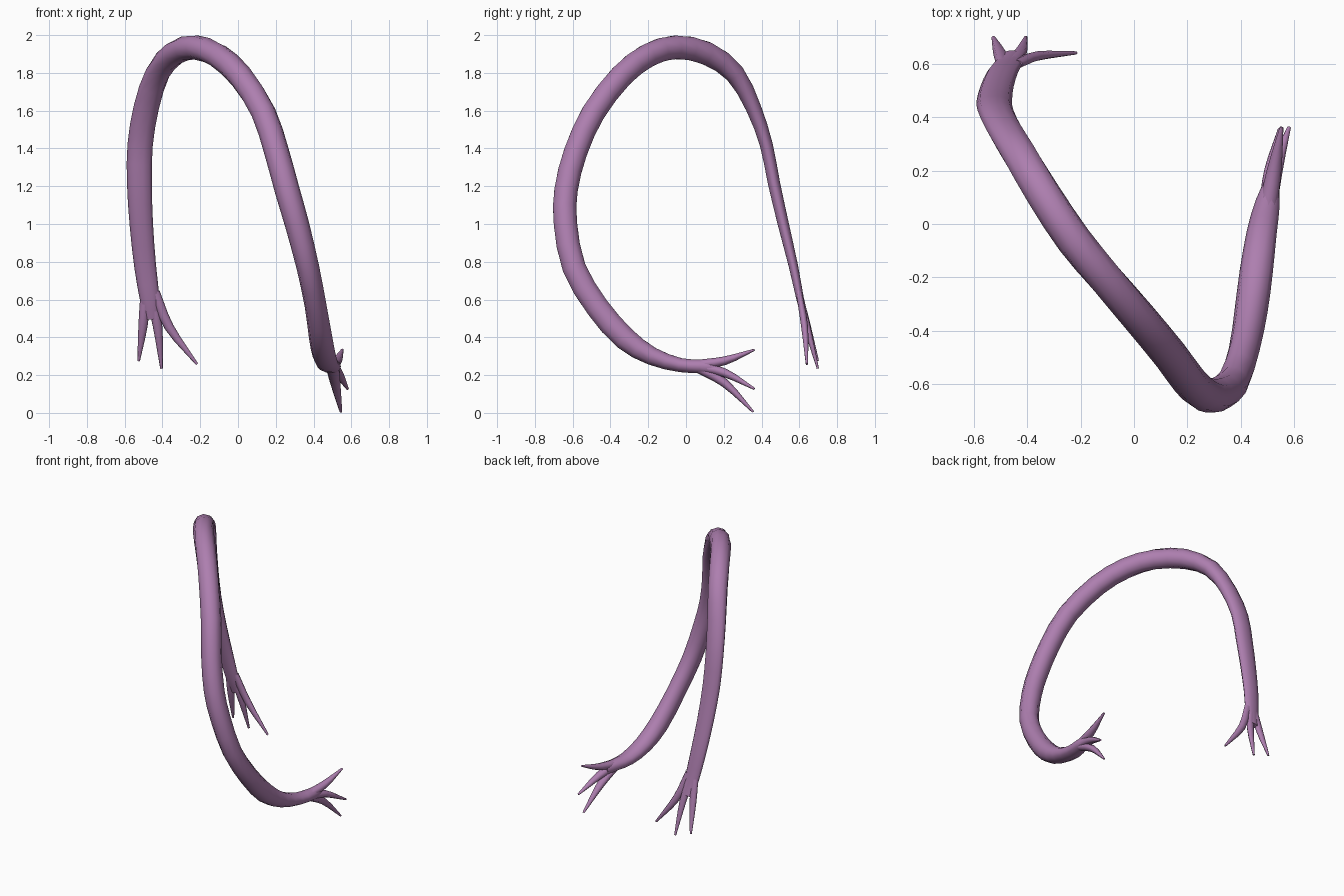
import bpy, bmesh, math
from mathutils import Vector

purple = bpy.data.materials.new("soft purple")
purple.diffuse_color = (0.42, 0.21, 0.43, 1)
X = Vector((1, 0, 0))


def smooth_path(pts, steps):
    """Catmull-Rom samples of any-length tuples (position + radii)."""
    p = [Vector(q) for q in pts]
    p = [p[0] * 2 - p[1]] + p + [p[-1] * 2 - p[-2]]
    out = []
    for a, b, c, d in zip(p, p[1:], p[2:], p[3:]):
        for i in range(steps):
            t = i / steps
            out.append(0.5 * (b * 2 + (c - a) * t + (a * 2 - b * 5 + c * 4 - d) * t * t
                              + (b * 3 - a - c * 3 + d) * t ** 3))
    return out + [p[-2]]


def tube(name, pts, sides=10, steps=2):
    """Elliptical tube; each point is x, y, z, radius along x, other radius."""
    rows = smooth_path(pts, steps)
    pos = [Vector(r[:3]) for r in rows]
    bm = bmesh.new()
    rings = []
    for i, r in enumerate(rows):
        t = (pos[min(i + 1, len(pos) - 1)] - pos[max(i - 1, 0)]).normalized()
        u = (X - t * t.x).normalized()
        v = t.cross(u)
        rings.append([bm.verts.new(pos[i] + u * r[3] * math.cos(k * math.tau / sides)
                                   + v * r[4] * math.sin(k * math.tau / sides))
                      for k in range(sides)])
    for a, b in zip(rings, rings[1:]):
        for k in range(sides):
            j = (k + 1) % sides
            bm.faces.new((a[k], a[j], b[j], b[k]))
    bm.faces.new(rings[0][::-1])
    bm.faces.new(rings[-1])
    bmesh.ops.recalc_face_normals(bm, faces=bm.faces)
    for f in bm.faces:
        f.smooth = len(f.verts) == 4
    me = bpy.data.meshes.new(name)
    bm.to_mesh(me)
    bm.free()
    me.materials.append(purple)
    ob = bpy.data.objects.new(name, me)
    bpy.context.collection.objects.link(ob)


# long arched arm, from the rear wrist over the top to the front wrist
tube("arched_arm", [
    (-0.455, 0.632, 0.50, 0.040, 0.018),
    (-0.467, 0.605, 0.60, 0.052, 0.021),
    (-0.492, 0.568, 0.78, 0.058, 0.026),
    (-0.512, 0.515, 1.00, 0.062, 0.031),
    (-0.522, 0.465, 1.22, 0.066, 0.034),
    (-0.518, 0.425, 1.42, 0.067, 0.036),
    (-0.485, 0.355, 1.62, 0.067, 0.043),
    (-0.425, 0.255, 1.80, 0.066, 0.055),
    (-0.335, 0.105, 1.905, 0.066, 0.064),
    (-0.225, -0.060, 1.935, 0.066, 0.065),
    (-0.105, -0.205, 1.890, 0.066, 0.065),
    (0.015, -0.345, 1.780, 0.066, 0.065),
    (0.135, -0.490, 1.590, 0.066, 0.065),
    (0.205, -0.585, 1.380, 0.066, 0.065),
    (0.260, -0.635, 1.180, 0.066, 0.065),
    (0.312, -0.638, 1.000, 0.064, 0.065),
    (0.370, -0.593, 0.770, 0.060, 0.065),
    (0.412, -0.470, 0.560, 0.058, 0.065),
    (0.438, -0.325, 0.395, 0.062, 0.064),
    (0.457, -0.180, 0.300, 0.062, 0.050),
    (0.478, -0.030, 0.253, 0.056, 0.039),
    (0.500, 0.080, 0.246, 0.046, 0.038),
    (0.515, 0.160, 0.238, 0.026, 0.040),
])

# rear claw: three tapered fingers hanging down
for i, (root, mid, tip) in enumerate([
        ((-0.490, 0.598, 0.64), (-0.502, 0.640, 0.47), (-0.526, 0.698, 0.275)),
        ((-0.465, 0.600, 0.64), (-0.426, 0.640, 0.46), (-0.405, 0.698, 0.235)),
        ((-0.440, 0.598, 0.64), (-0.365, 0.628, 0.455), (-0.217, 0.640, 0.258))]):
    tube("rear_finger_%d" % (i + 1), [
        (*root, 0.026, 0.016), (*mid, 0.025, 0.018), (*tip, 0.007, 0.006)], 8, 3)

# front claw: three tapered fingers fanned vertically
for i, (root, mid, tip) in enumerate([
        ((0.500, 0.060, 0.255), (0.525, 0.205, 0.276), (0.552, 0.362, 0.334)),
        ((0.500, 0.060, 0.246), (0.530, 0.205, 0.212), (0.580, 0.362, 0.127)),
        ((0.500, 0.060, 0.240), (0.515, 0.205, 0.158), (0.545, 0.355, 0.006))]):
    tube("front_finger_%d" % (i + 1), [
        (*root, 0.034, 0.026), (*mid, 0.027, 0.023), (*tip, 0.007, 0.006)], 8, 3)
